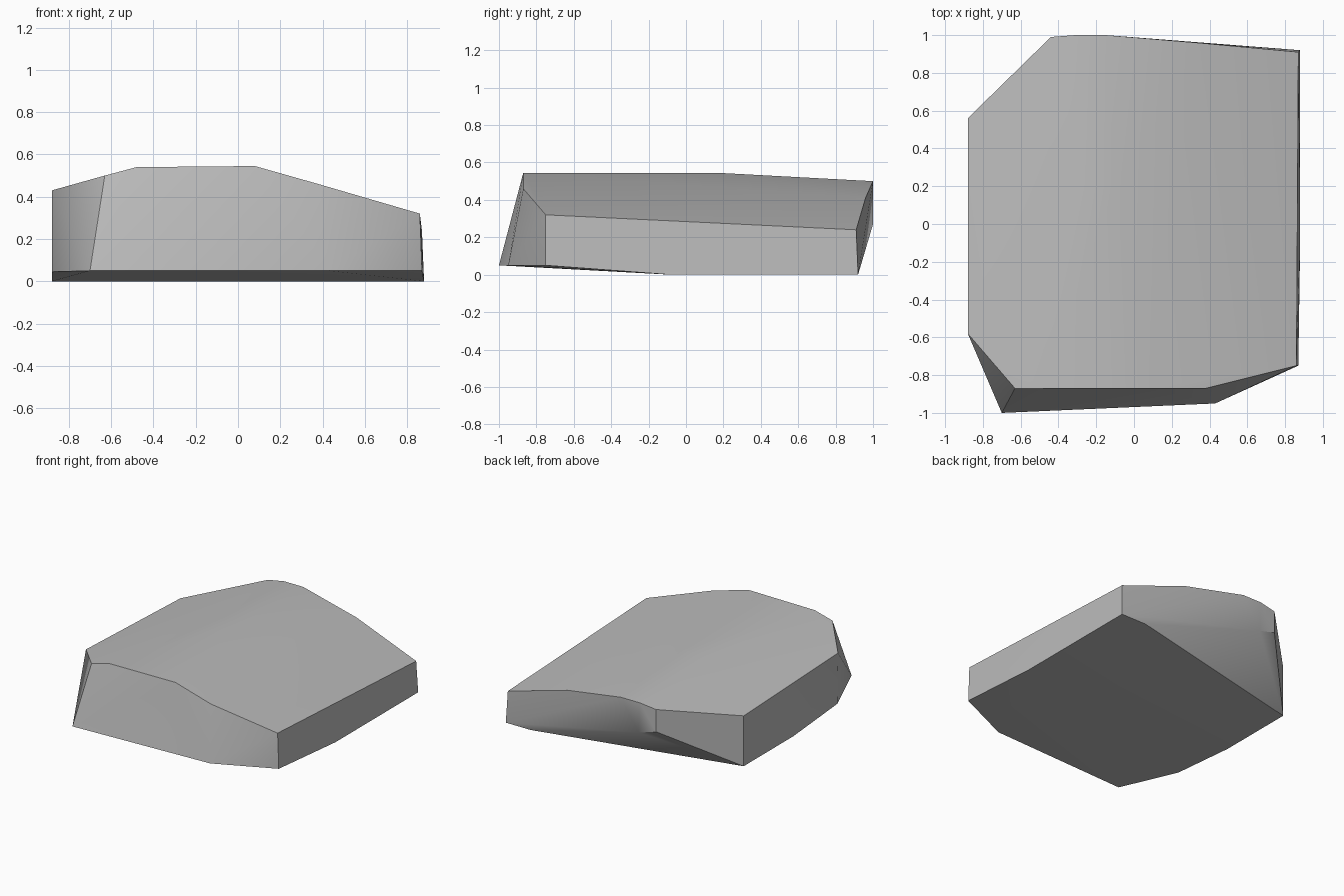
import bpy
import bmesh
import math

SMOOTH_LIMIT = math.radians(35)


def flat_material(name, color):
    """One plain colour for both the viewport and a render."""
    material = bpy.data.materials.new(name)
    material.use_nodes = True
    material.diffuse_color = color
    shader = next(n for n in material.node_tree.nodes if n.type == 'BSDF_PRINCIPLED')
    shader.inputs['Base Color'].default_value = color
    shader.inputs['Roughness'].default_value = 0.9
    return material


def is_soft(edge):
    """Gentle bends are soft, and so is the rounded lip of the rear undercut."""
    if edge.calc_face_angle(0) < SMOOTH_LIMIT:
        return True
    on_rear_lip = all(v.co.y > 0.9 and v.co.z < 0.31 for v in edge.verts)
    touches_undercut = any(-0.9 < f.normal.z < -0.5 for f in edge.link_faces)
    return on_rear_lip and touches_undercut


def convex_stone(name, corners, material):
    """Wrap a faceted solid around its corner points."""
    bm = bmesh.new()
    for corner in corners:
        bm.verts.new(corner)
    hull = bmesh.ops.convex_hull(bm, input=list(bm.verts))
    spare = [g for g in hull['geom_interior'] if isinstance(g, bmesh.types.BMVert)]
    bmesh.ops.delete(bm, geom=spare, context='VERTS')
    bmesh.ops.recalc_face_normals(bm, faces=list(bm.faces))
    for face in bm.faces:
        face.smooth = True
    for edge in bm.edges:
        edge.smooth = is_soft(edge)
    mesh = bpy.data.meshes.new(name)
    bm.to_mesh(mesh)
    bm.free()
    mesh.materials.append(material)
    stone = bpy.data.objects.new(name, mesh)
    bpy.context.collection.objects.link(stone)
    return stone


default_cube = bpy.data.objects.get("Cube")
if default_cube:
    bpy.data.objects.remove(default_cube, do_unlink=True)

# Upper rim, from the front left corner round to the rear
front_rim = [(-.88, -.58, .43), (-.63, -.87, .5), (-.48, -.87, .54),
             (.08, -.87, .545), (.38, -.87, .46), (.86, -.75, .32)]
rear_rim = [(.87, .91, .24), (.33, .96, .41), (-.15, 1, .5),
            (-.31, 1, .5), (-.44, .99, .48), (-.88, .56, .385)]

# Crest of the top surface
crest = [(-.1, .2, .543), (-.3, .2, .54)]

# Lower rim: raised front edge, flat base and lifted rear undercut
front_foot = [(-.88, -.57, .045), (-.7, -1, .05), (.43, -.95, .05), (.87, -.75, .05)]
base = [(.88, -.08, 0), (.88, .92, 0), (.67, .92, 0), (-.88, .56, 0), (-.88, -.04, 0)]
rear_lip = [(-.3, 1, .27), (-.44, .99, .31)]

stone_grey = flat_material("stone grey", (0.5, 0.5, 0.5, 1))
convex_stone("flat_rock", front_rim + rear_rim + crest + front_foot + base + rear_lip, stone_grey)
